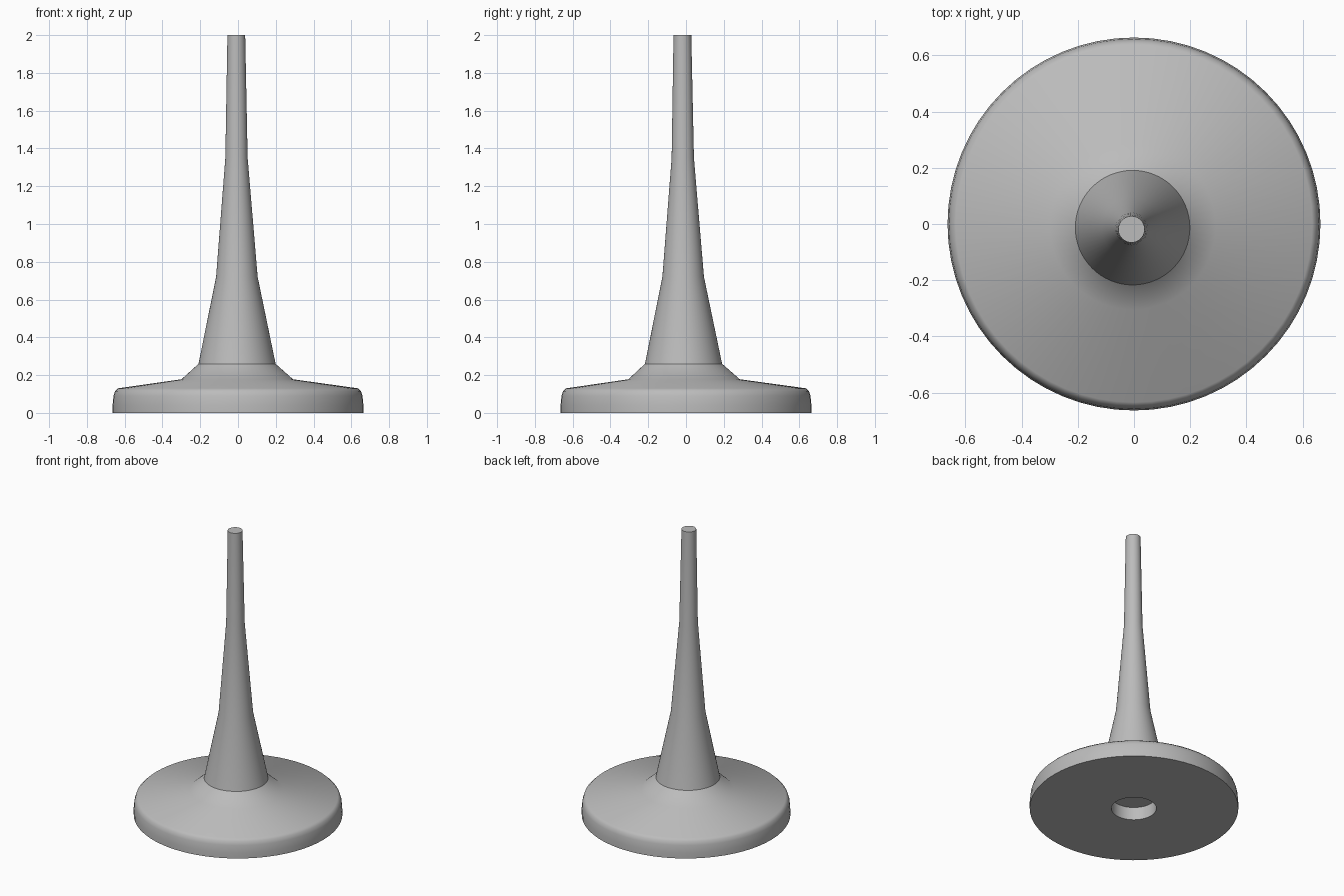
import bpy, bmesh, math

cube = bpy.data.objects.get("Cube")
if cube:
    bpy.data.objects.remove(cube, do_unlink=True)

SIDES = 64

grey = bpy.data.materials.new("plain_grey")
grey.use_nodes = True
grey.diffuse_color = (0.5, 0.5, 0.5, 1)
grey.node_tree.nodes["Principled BSDF"].inputs["Base Color"].default_value = (0.5, 0.5, 0.5, 1)


def lathe(name, profile, angle):
    """Loft circular rings (radius, z, centre x, centre y), capping both ends."""
    bm = bmesh.new()
    rings = []
    for r, z, cx, cy in profile:
        turns = [2 * math.pi * i / SIDES for i in range(SIDES)]
        rings.append([bm.verts.new((cx + r * math.cos(a), cy + r * math.sin(a), z)) for a in turns])
    for low, high in zip(rings, rings[1:]):
        for i in range(SIDES):
            j = (i + 1) % SIDES
            bm.faces.new((low[i], low[j], high[j], high[i]))
    bm.faces.new(rings[0][::-1])
    bm.faces.new(rings[-1])
    bmesh.ops.recalc_face_normals(bm, faces=bm.faces)
    mesh = bpy.data.meshes.new(name)
    bm.to_mesh(mesh)
    bm.free()
    mesh.materials.append(grey)
    obj = bpy.data.objects.new(name, mesh)
    bpy.context.collection.objects.link(obj)
    bpy.ops.object.select_all(action="DESELECT")
    obj.select_set(True)
    bpy.context.view_layer.objects.active = obj
    bpy.ops.object.shade_smooth_by_angle(angle=math.radians(angle))
    return obj


# Round base: recess ceiling, underside, rounded rim, shallow slope and collar
lathe("base", [
    (0.143, 0.09, -0.003, -0.005),
    (0.143, 0, -0.003, -0.005),
    (0.664, 0, 0, 0),
    (0.664, 0.04, 0, 0),
    (0.659, 0.09, 0, 0),
    (0.651, 0.115, 0, 0),
    (0.635, 0.13, 0, 0),
    (0.295, 0.178, -0.004, -0.01),
    (0.204, 0.26, -0.005, -0.013),
], 40)

# Tapering stem, leaning very slightly off centre
lathe("stem", [
    (0.204, 0.26, -0.005, -0.013),
    (0.11, 0.72, -0.006, -0.015),
    (0.059, 1.35, -0.008, -0.017),
    (0.047, 2.0, -0.009, -0.019),
], 30)
